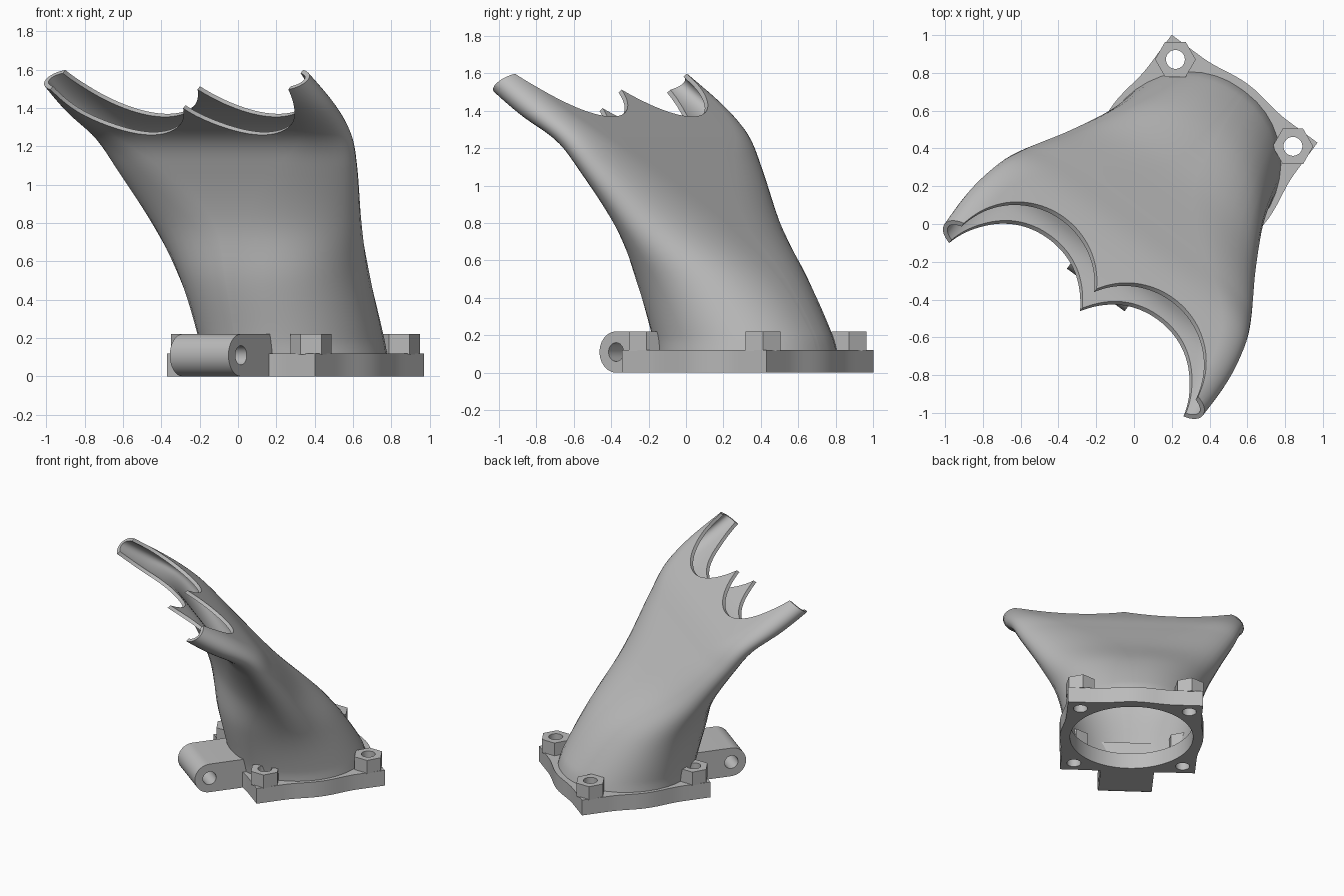
import bpy, bmesh
from math import sin, cos, pi, radians
from mathutils import Matrix

if "Cube" in bpy.data.objects:
    bpy.data.objects.remove(bpy.data.objects["Cube"], do_unlink=True)

# Everything is built in the flange frame (mouth towards -y), then turned into place
PLACE = Matrix.Translation((0.30, 0.33, 0)) @ Matrix.Rotation(radians(-36.5), 4, 'Z')

grey = bpy.data.materials.new("plain_grey")
grey.use_nodes = True
grey.diffuse_color = (0.5, 0.5, 0.5, 1)
grey.node_tree.nodes["Principled BSDF"].inputs["Base Color"].default_value = grey.diffuse_color


def finish(name, bm, frame=Matrix()):
    bmesh.ops.recalc_face_normals(bm, faces=bm.faces)
    mesh = bpy.data.meshes.new(name)
    bm.to_mesh(mesh)
    bm.free()
    mesh.materials.append(grey)
    obj = bpy.data.objects.new(name, mesh)
    bpy.context.collection.objects.link(obj)
    obj.matrix_world = PLACE @ frame
    return obj


def prism(name, outline, low, high, frame=Matrix()):
    """Extrude a flat outline along the z axis of its frame."""
    bm = bmesh.new()
    face = bm.faces.new([bm.verts.new((x, y, low)) for x, y in outline])
    top = bmesh.ops.extrude_face_region(bm, geom=[face])
    verts = [g for g in top["geom"] if isinstance(g, bmesh.types.BMVert)]
    bmesh.ops.translate(bm, verts=verts, vec=(0, 0, high - low))
    return finish(name, bm, frame)


def oval(x, y, rx, ry, sides, turn=0):
    return [(x + rx * cos(turn + 2 * pi * i / sides), y + ry * sin(turn + 2 * pi * i / sides))
            for i in range(sides)]


def activate(obj):
    bpy.ops.object.select_all(action='DESELECT')
    obj.select_set(True)
    bpy.context.view_layer.objects.active = obj
    bpy.context.view_layer.update()


def cut(obj, cutters):
    activate(obj)
    for cutter in cutters:
        cutter.hide_render = True
        mod = obj.modifiers.new("cut", 'BOOLEAN')
        mod.operation, mod.solver, mod.object = 'DIFFERENCE', 'EXACT', cutter
        bpy.ops.object.modifier_apply(modifier=mod.name)
        bpy.data.objects.remove(cutter, do_unlink=True)


def smooth(obj, degrees=35):
    activate(obj)
    bpy.ops.object.shade_smooth_by_angle(angle=radians(degrees))


# Duct stations: height, back reach, front reach, half width, end rounding
STATIONS = [
    (0.06, -.46, .46, .46, .44), (0.2, -.41, .485, .46, .44), (0.5, -.2, .545, .51, .47),
    (0.8, .115, .56, .62, .5), (1.1, .39, .65, .74, .35), (1.26, .54, .74, .79, .2),
    (1.4, .72, .945, .825, .13), (1.6, 1.01, 1.22, .825, .11), (1.8, 1.29, 1.5, .825, .11)]


def slope(i, k):
    a, b = STATIONS[max(i - 1, 0)], STATIONS[min(i + 1, len(STATIONS) - 1)]
    return (b[k] - a[k]) / (b[0] - a[0])


def station(i, t):
    """Smooth cubic blend between two neighbouring stations."""
    a, b = STATIONS[i], STATIONS[i + 1]
    h = b[0] - a[0]
    row = [a[0] + h * t]
    for k in range(1, 5):
        row.append((2*t**3 - 3*t*t + 1) * a[k] + (3*t*t - 2*t**3) * b[k]
                   + h * ((t**3 - 2*t*t + t) * slope(i, k) + (t**3 - t*t) * slope(i + 1, k)))
    return row


def section(z, back, front, width, end):
    """Two half ellipses joined by straight runs."""
    mid, half, flat = (back + front) / 2, (front - back) / 2, width - end
    points = []
    for side in (1, -1):
        for i in range(21):
            a = -pi / 2 + pi * i / 20
            points.append((side * (flat + end * cos(a)), -mid + side * half * sin(a), z))
        for i in range(1, 10):
            points.append((side * flat * (1 - i / 5), -mid + side * half, z))
    return points


# Hollow duct, lofted from the round inlet to the wide flat mouth
bm = bmesh.new()
rows = [station(i, j / 7) for i in range(len(STATIONS) - 1) for j in range(7)]
rows.append(STATIONS[-1])
rings = [[bm.verts.new(p) for p in section(*row)] for row in rows]
for low, high in zip(rings, rings[1:]):
    for i in range(len(low)):
        j = (i + 1) % len(low)
        bm.faces.new((low[i], low[j], high[j], high[i]))
duct = finish("duct", bm)
activate(duct)
wall = duct.modifiers.new("wall", 'SOLIDIFY')
wall.thickness, wall.offset = 0.025, -1
bpy.ops.object.modifier_apply(modifier=wall.name)

# Twin scallops and trimmed tips at the mouth
tilt = Matrix.Rotation(radians(128), 4, 'X')
scallops = [prism("scallop_cutter", oval(s * 0.36, 1.96, 0.42, 0.49, 96), -0.9, 0.6, tilt)
            for s in (1, -1)]
trim = prism("tip_cutter", [(-1.2, 1.86), (1.2, 1.86), (1.2, 3), (-1.2, 3)], -1, 0.7, tilt)
cut(duct, scallops + [trim])
smooth(duct)

# Square flange with a gentle bulge in the middle of each side
outline = []
for side in range(4):
    turn = Matrix.Rotation(side * pi / 2, 2)
    for i in range(24):
        x = -0.48 + 0.04 * i
        bulge = 0.03 * cos(pi * x / 0.56) ** 2 if abs(x) < 0.28 else 0
        outline.append(turn @ Matrix.Translation((x, -0.48 - bulge, 0)).translation.to_2d())
flange = prism("flange", outline, 0, 0.12)
corners = [(sx * 0.387, sy * 0.387) for sx in (1, -1) for sy in (1, -1)]
cut(flange, [prism("inlet_cutter", oval(0, 0, 0.437, 0.437, 96), -0.1, 0.3)]
    + [prism("screw_cutter", oval(x, y, 0.05, 0.05, 32), -0.1, 0.3) for x, y in corners])
smooth(flange, 25)

# Hexagonal screw bosses on the corners
for x, y in corners:
    boss = prism("screw_boss", oval(x, y, 0.108, 0.108, 6, radians(36.5)), 0.115, 0.22)
    cut(boss, [prism("screw_cutter", oval(x, y, 0.05, 0.05, 32), 0, 0.3)])
    smooth(boss)

# Round-nosed hinge lug under the mouth, with a cross hole
across = Matrix(((0, 0, 1, 0), (1, 0, 0, 0), (0, 1, 0, 0), (0, 0, 0, 1)))
nose = [(-0.735 - 0.11 * sin(pi * i / 24), 0.11 + 0.11 * cos(pi * i / 24)) for i in range(25)]
lug = prism("hinge_lug", nose + [(-0.455, 0), (-0.455, 0.22)], -0.19, 0.19, across)
cut(lug, [prism("pin_cutter", oval(-0.735, 0.11, 0.05, 0.05, 32), -0.4, 0.4, across)])
smooth(lug)
